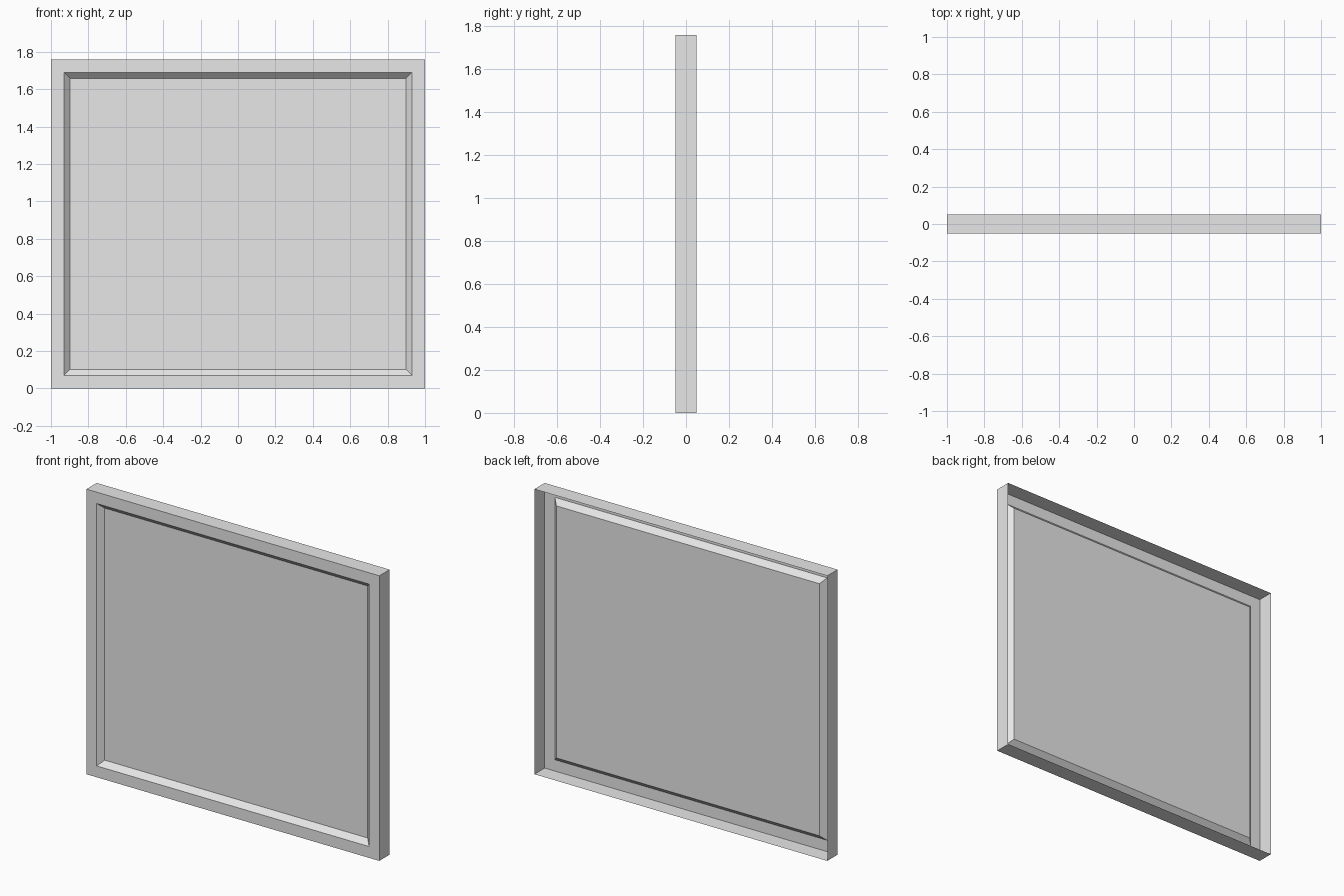
import bpy
import bmesh
from mathutils import Matrix, Vector

WIDTH, DEPTH, HEIGHT = 2.0, 0.1, 1.76
RIM, BEVEL, RECESS = 0.07, 0.032, 0.032

default = bpy.data.objects.get("Cube")
if default:
    bpy.data.objects.remove(default, do_unlink=True)

# Single grey material
grey = bpy.data.materials.new("light_grey")
grey.use_nodes = True
colour = (0.8, 0.8, 0.8, 1.0)
grey.diffuse_color = colour
grey.node_tree.nodes["Principled BSDF"].inputs["Base Color"].default_value = colour

# Outer slab
bm = bmesh.new()
bmesh.ops.create_cube(
    bm, size=1,
    matrix=Matrix.Translation((0, 0, HEIGHT / 2)) @ Matrix.Diagonal((WIDTH, DEPTH, HEIGHT, 1)))
bm.normal_update()


def facing(direction):
    return max(bm.faces, key=lambda f: f.normal.dot(Vector(direction)))


# Open back: the slab is a thin shell
bmesh.ops.delete(bm, geom=[facing((0, 1, 0))], context='FACES_ONLY')

# Flat rim, then sloped edges down to the sunken panel
panel = facing((0, -1, 0))
bmesh.ops.inset_region(bm, faces=[panel], thickness=RIM, use_even_offset=True)
bmesh.ops.inset_region(bm, faces=[panel], thickness=BEVEL, use_even_offset=True)
bmesh.ops.translate(bm, verts=panel.verts[:], vec=(0, RECESS, 0))
bm.normal_update()

mesh = bpy.data.meshes.new("framed_panel")
bm.to_mesh(mesh)
bm.free()
mesh.materials.append(grey)
bpy.context.collection.objects.link(bpy.data.objects.new("framed_panel", mesh))
